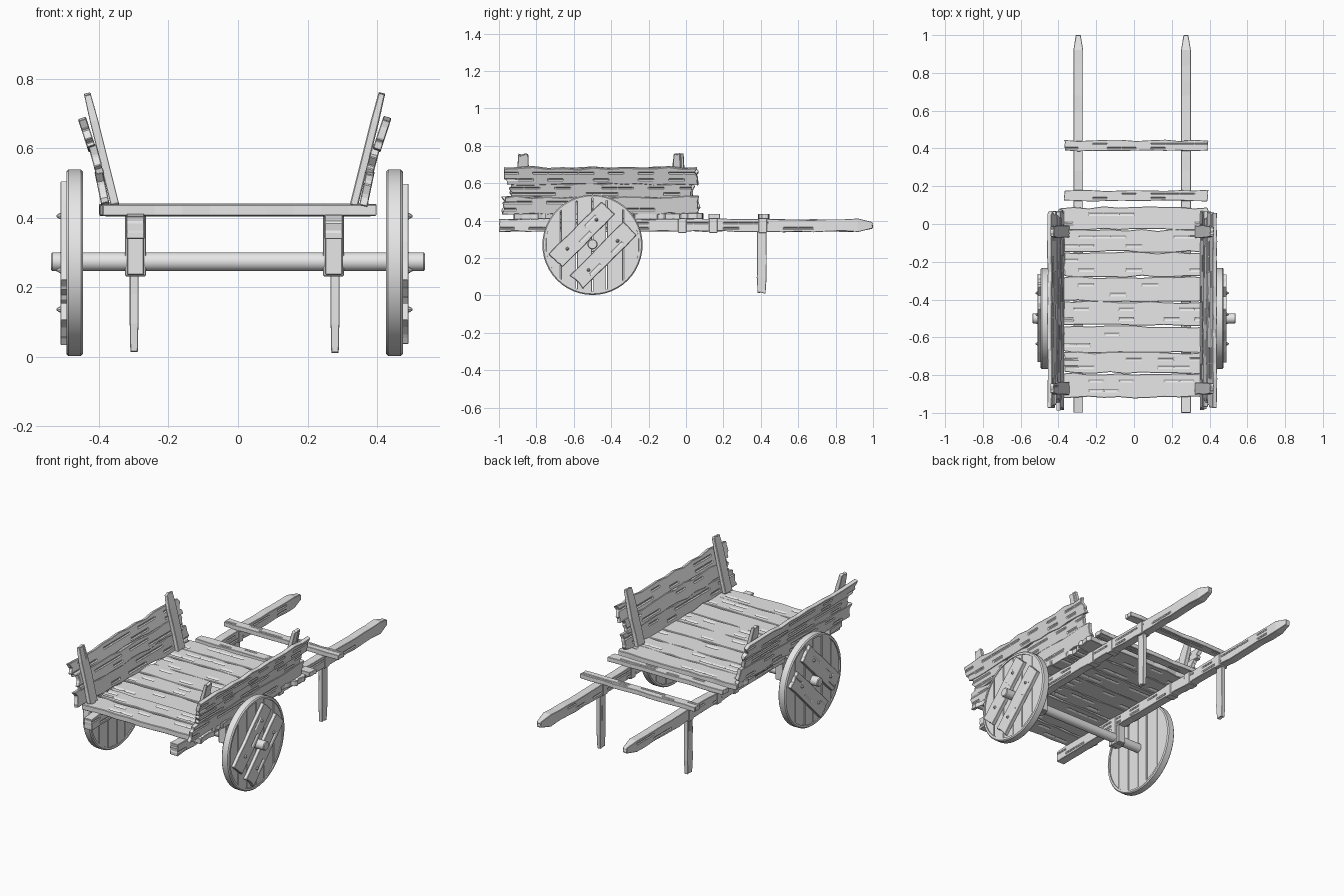
import bpy, bmesh, math, random
from mathutils import Matrix, Vector

if "Cube" in bpy.data.objects:
    bpy.data.objects.remove(bpy.data.objects["Cube"], do_unlink=True)

random.seed(7)
X, Y, Z = Vector((1, 0, 0)), Vector((0, 1, 0)), Vector((0, 0, 1))
CX = -0.01                      # middle of the cart body
WHEEL_Y, WHEEL_Z = -0.5, 0.27

wood = bpy.data.materials.new("grey wood")
wood.use_nodes = True
wood.diffuse_color = (0.8, 0.8, 0.8, 1)
wood.node_tree.nodes["Principled BSDF"].inputs["Base Color"].default_value = (0.8, 0.8, 0.8, 1)


def finish(name, bm, bevel=0.0, smooth=False):
    bmesh.ops.recalc_face_normals(bm, faces=bm.faces)
    mesh = bpy.data.meshes.new(name)
    bm.to_mesh(mesh)
    bm.free()
    mesh.materials.append(wood)
    ob = bpy.data.objects.new(name, mesh)
    bpy.context.collection.objects.link(ob)
    if bevel:
        mod = ob.modifiers.new("worn edges", 'BEVEL')
        mod.width, mod.segments, mod.limit_method = bevel, 1, 'ANGLE'
        mod.angle_limit = math.radians(50)
    if smooth:
        bpy.ops.object.select_all(action='DESELECT')
        ob.select_set(True)
        bpy.context.view_layer.objects.active = ob
        bpy.ops.object.shade_smooth_by_angle(angle=math.radians(35))
    return ob


def plank(name, center, u, v, size, rough=0.006, ragged=0.015, cracks=0.3, taper=1.0):
    """Worn board: length along u, width along v, thickness along u x v."""
    length, width, thick = size
    bm = bmesh.new()
    bmesh.ops.create_cube(bm, size=1)
    bmesh.ops.scale(bm, vec=size, verts=bm.verts)
    n = max(3, round(length / 0.08))
    cuts = [((i / n - 0.5) * length * X, X) for i in range(1, n)]
    cuts += [(f * width * Y, Y) for f in (-0.28, -0.16, 0.14, 0.24)]
    for co, no in cuts:
        bmesh.ops.bisect_plane(bm, geom=bm.verts[:] + bm.edges[:] + bm.faces[:],
                               plane_co=co, plane_no=no)
    # wavy long edges and ragged ends, the same on both faces
    edge, end = {}, {}
    for vert in bm.verts:
        x, y, _ = vert.co
        if abs(y) > width * 0.49:
            vert.co.y += edge.setdefault((round(x, 3), y > 0), random.uniform(-rough, rough))
        if abs(x) > length * 0.49:
            vert.co.x -= math.copysign(
                end.setdefault((round(y, 3), x > 0), random.uniform(0, ragged)), x)
            if x > 0:
                vert.co.y *= taper
                vert.co.z *= taper
    # cracks sunk along the grain
    bm.normal_update()
    rows = (-0.22 * width, 0.19 * width)
    chosen = [f for f in bm.faces if abs(f.normal.z) > 0.9 and random.random() < cracks
              and min(abs(f.calc_center_median().y - r) for r in rows) < 0.02 * width]
    if chosen:
        bmesh.ops.inset_individual(bm, faces=chosen, thickness=width * 0.025,
                                   depth=-min(0.005, thick * 0.2))
    w = u.cross(v)
    bm.transform(Matrix.Translation(center) @ Matrix((u, v, w)).transposed().to_4x4())
    return finish(name, bm, 0.003)


def box(name, center, size):
    bm = bmesh.new()
    bmesh.ops.create_cube(bm, size=1)
    bmesh.ops.scale(bm, vec=size, verts=bm.verts)
    bmesh.ops.translate(bm, vec=center, verts=bm.verts)
    return finish(name, bm, 0.003)


def round_bar(name, center, r1, r2, length, sides, bevel=0.0):
    """Cylinder or cone lying along x; r2 is the +x end."""
    bm = bmesh.new()
    bmesh.ops.create_cone(bm, cap_ends=True, segments=sides, radius1=r1, radius2=r2, depth=length)
    bm.transform(Matrix.Translation(center) @ Matrix.Rotation(math.pi / 2, 4, 'Y'))
    return finish(name, bm, bevel, True)


def wheel_rim(name, x):
    """Chamfered hoop around the wheel boards."""
    half, cham, outer, inner, sides = 0.024, 0.006, 0.268, 0.25, 48
    profile = [(-half, inner), (-half, outer - cham), (cham - half, outer),
               (half - cham, outer), (half, outer - cham), (half, inner)]
    bm = bmesh.new()
    rings = []
    for i in range(sides):
        a = 2 * math.pi * i / sides
        rings.append([bm.verts.new((x + px, WHEEL_Y + r * math.cos(a), WHEEL_Z + r * math.sin(a)))
                      for px, r in profile])
    for i, ring in enumerate(rings):
        nxt = rings[(i + 1) % sides]
        for j in range(len(profile)):
            k = (j + 1) % len(profile)
            bm.faces.new((ring[j], ring[k], nxt[k], nxt[j]))
    finish(name, bm, 0, True)


def wheel_board(name, x, a, b, thick):
    """Upright board between offsets a and b, cut to the wheel's circle."""
    radius, steps = 0.252, 6
    ys = [a + (b - a) * i / steps for i in range(steps + 1)]
    top = [(y, math.sqrt(max(radius ** 2 - y * y, 0.0004))) for y in ys]
    outline = top + [(y, -z) for y, z in reversed(top)]
    bm = bmesh.new()
    caps = [[bm.verts.new((x + s * thick / 2, WHEEL_Y + y, WHEEL_Z + z)) for y, z in outline]
            for s in (-1, 1)]
    for cap in caps:
        bm.faces.new(cap)
    for i in range(len(outline)):
        j = (i + 1) % len(outline)
        bm.faces.new((caps[0][i], caps[0][j], caps[1][j], caps[1][i]))
    finish(name, bm, 0.002)


# Deck boards
edges = [-0.92, -0.79, -0.68, -0.54, -0.41, -0.28, -0.15, -0.03, 0.09]
for i, (a, b) in enumerate(zip(edges, edges[1:])):
    length = 0.8 if i in (0, 3, 7) else random.uniform(0.75, 0.79)
    plank(f"deck_board_{i}", Vector((0, (a + b) / 2, 0.422 + random.uniform(-0.003, 0.003))),
          X, Y, (length, b - a - 0.004, 0.032))

# Cross bars over the shafts
for name, y in (("rear_cross_bar", 0.15), ("handle_cross_bar", 0.415)):
    plank(name, Vector((0.012, y, 0.422)), X, Y, (0.77, 0.055, 0.027), 0.004, 0.01)

# Axle through both wheels
round_bar("axle", (0, WHEEL_Y, 0.273), 0.027, 0.027, 1.076, 20, 0.004)

for side, s in (("left", 1), ("right", -1)):
    sx = CX + s * 0.285
    # Shaft with tapered handle, support leg and straps
    plank(f"{side}_shaft", Vector((sx, 0, 0.374)), Y, Z, (2, 0.066, 0.052), 0.004, 0.004, 0.3, 0.5)
    plank(f"{side}_leg", Vector((CX + s * 0.289, 0.405, 0.18)), -Z, Y,
          (0.34, 0.05, 0.025), 0.002, 0.008, 0.1, 0.85)
    for i, y in enumerate((-0.02, 0.145, 0.41)):
        box(f"{side}_shaft_strap_{i}", (sx, y, 0.373), (0.058, 0.045, 0.078))
    # Axle bracket hanging under the shaft
    box(f"{side}_axle_block", (sx, WHEEL_Y, 0.29), (0.05, 0.085, 0.11))
    box(f"{side}_axle_strap", (sx, WHEEL_Y, 0.318), (0.06, 0.045, 0.175))

    # Leaning side wall: posts inside, boards outside
    lean = Vector((s * 0.08, 0, 0.32)).normalized()
    for end, y in (("front", -0.87), ("back", -0.04)):
        foot = Vector((CX + s * 0.342, y, 0.43))
        plank(f"{side}_{end}_post", foot + lean * 0.17, lean, Y, (0.34, 0.065, 0.024),
              0.003, 0.012, 0.1, 0.8)
    for i, (z, w, y0, y1, out) in enumerate(((0.482, 0.092, -0.99, 0.08, 0.0),
                                             (0.562, 0.08, -0.95, 0.05, -0.004),
                                             (0.64, 0.088, -0.98, 0.07, 0.004))):
        tilt = Vector((s * (0.27 + 0.06 * (i - 1)), 0, 1)).normalized()
        x = CX + s * (0.37 + out + (z - 0.44) * 0.25)
        plank(f"{side}_wall_board_{i}", Vector((x, (y0 + y1) / 2, z)), Y, tilt,
              (y1 - y0, w, 0.024), 0.008, 0.025, 0.4)

    # Wheel: hoop, upright boards, two diagonal battens with studs
    wx = CX + s * 0.46
    wheel_rim(f"{side}_wheel_rim", wx)
    cuts = [-0.25, -0.17, -0.085, 0.0, 0.075, 0.165, 0.25]
    for i, (a, b) in enumerate(zip(cuts, cuts[1:])):
        wheel_board(f"{side}_wheel_board_{i}", wx, a + 0.002, b - 0.002, 0.036 + 0.004 * (i % 2))
    along = Vector((0, 1, 1)).normalized()
    across = Vector((0, -1, 1)).normalized()
    hub = Vector((wx, WHEEL_Y, WHEEL_Z))
    for i, off in enumerate((-0.08, 0.08)):
        mid = hub + across * off + X * s * 0.03
        plank(f"{side}_wheel_batten_{i}", mid, along, across, (0.41, 0.1, 0.022), 0.003, 0.01, 0.2)
        for j, d in enumerate((-0.11, 0.11)):
            r1, r2 = (0.011, 0.003) if s > 0 else (0.003, 0.011)
            round_bar(f"{side}_batten_stud_{i}_{j}", mid + along * d + X * s * 0.015,
                      r1, r2, 0.014, 8)
